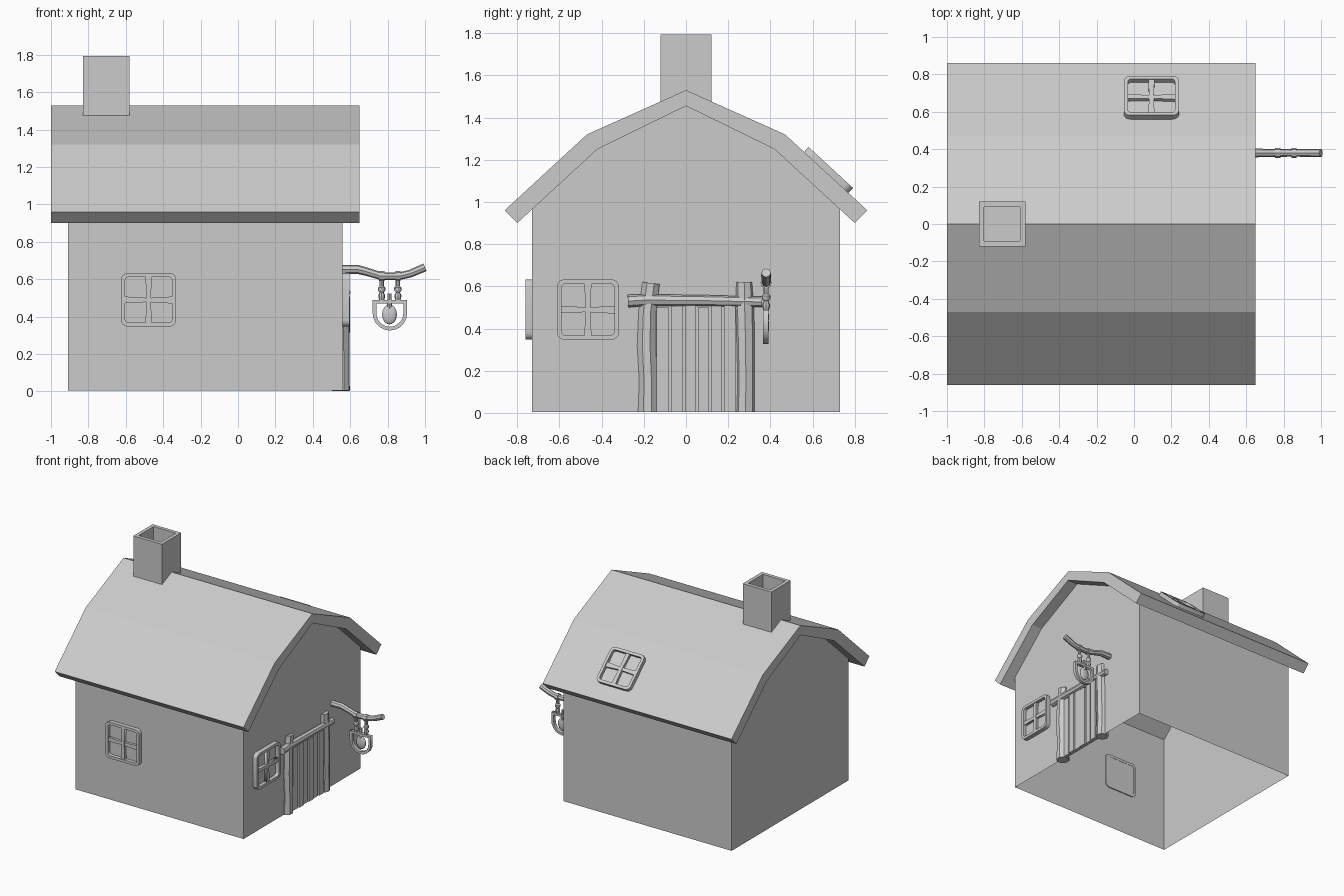
import bpy, bmesh
from math import radians, sin, cos, pi, atan2
from mathutils import Matrix, Vector, Euler

if "Cube" in bpy.data.objects:
    bpy.data.objects.remove(bpy.data.objects["Cube"])


def mesh_object(name, bm):
    bmesh.ops.recalc_face_normals(bm, faces=bm.faces)
    me = bpy.data.meshes.new(name)
    bm.to_mesh(me)
    bm.free()
    ob = bpy.data.objects.new(name, me)
    bpy.context.collection.objects.link(ob)
    return ob


def box(name, lo, hi):
    bm = bmesh.new()
    size = [b - a for a, b in zip(lo, hi)]
    mid = [(a + b) / 2 for a, b in zip(lo, hi)]
    bmesh.ops.create_cube(bm, size=1, matrix=Matrix.Translation(mid) @ Matrix.Diagonal((*size, 1)))
    return mesh_object(name, bm)


def curve_object(name, cu, smooth):
    ob = bpy.data.objects.new(name, cu)
    bpy.context.collection.objects.link(ob)
    bpy.ops.object.select_all(action='DESELECT')
    ob.select_set(True)
    bpy.context.view_layer.objects.active = ob
    bpy.ops.object.convert(target='MESH')
    ob = bpy.context.view_layer.objects.active
    if smooth:
        bpy.ops.object.shade_smooth_by_angle(angle=radians(40))
    return ob


def spline(cu, points, radii=None, cyclic=False):
    sp = cu.splines.new('POLY')
    sp.points.add(len(points) - 1)
    for i, (p, co) in enumerate(zip(sp.points, points)):
        p.co = (*co, 1)
        p.radius = radii[i] if radii else 1
    sp.use_cyclic_u = cyclic


def tube(name, points, radii):
    cu = bpy.data.curves.new(name, 'CURVE')
    cu.dimensions = '3D'
    cu.bevel_depth = 1
    cu.bevel_resolution = 2
    cu.use_fill_caps = True
    spline(cu, points, radii)
    return curve_object(name, cu, True)


def plate(name, loops, z0, z1, matrix):
    """Flat cut-out: first loop is the outline, further loops are holes."""
    cu = bpy.data.curves.new(name, 'CURVE')
    cu.dimensions = '2D'
    cu.fill_mode = 'BOTH'
    cu.extrude = (z1 - z0) / 2
    for loop in loops:
        spline(cu, [(x, y, 0) for x, y in loop], cyclic=True)
    ob = curve_object(name, cu, False)
    ob.matrix_world = matrix @ Matrix.Translation((0, 0, (z0 + z1) / 2))
    return ob


def round_rect(hx, hy, r):
    pts = []
    for k, (sx, sy) in enumerate(((1, 1), (-1, 1), (-1, -1), (1, -1))):
        for j in range(5):
            a = (k + j / 4) * pi / 2
            pts.append((sx * (hx - r) + r * cos(a), sy * (hy - r) + r * sin(a)))
    return pts


def window(name, loc, rot):
    m = Matrix.Translation(loc) @ Euler(rot).to_matrix().to_4x4()
    h = 0.147
    plate(name + "_frame", [round_rect(h, h - 0.004, 0.035), round_rect(h - 0.021, h - 0.025, 0.02)], -0.008, 0.032, m)
    plate(name + "_pane", [round_rect(h - 0.01, h - 0.014, 0.03)], -0.006, 0.004, m)
    e = h - 0.015
    plate(name + "_upright_bar", [[(-0.017, -e), (0.017, -e), (0.012, 0), (0.017, e), (-0.017, e), (-0.012, 0)]], 0, 0.026, m)
    plate(name + "_cross_bar", [[(-e, -0.016), (0, -0.012), (e, -0.02), (e, 0.018), (0, 0.01), (-e, 0.018)]], 0, 0.024, m)


# Walls: open-bottomed shell with gable ends
half = [(0.73, 0.005), (0.73, 0.968), (0.42, 1.255), (0, 1.46)]
outline = half + [(-y, z) for y, z in half[-2::-1]]
bm = bmesh.new()
ends = [[bm.verts.new((x, y, z)) for y, z in outline] for x in (-0.91, 0.56)]
for e in ends:
    bm.faces.new(e)
for i in (0, len(outline) - 2):
    bm.faces.new((ends[0][i], ends[0][i + 1], ends[1][i + 1], ends[1][i]))
mesh_object("walls", bm)

# Bent roof slab
top = [(-0.86, 0.96), (-0.47, 1.32), (0, 1.53), (0.47, 1.32), (0.86, 0.96)]
under = [(0.80, 0.90), (0.42, 1.25), (0, 1.455), (-0.42, 1.25), (-0.80, 0.90)]
bm = bmesh.new()
rings = [[bm.verts.new((x, y, z)) for y, z in top + under] for x in (-1, 0.65)]
for r in range(4):
    for ring in rings:
        bm.faces.new((ring[r], ring[r + 1], ring[8 - r], ring[9 - r]))
for i in range(10):
    j = (i + 1) % 10
    bm.faces.new((rings[0][i], rings[0][j], rings[1][j], rings[1][i]))
mesh_object("roof", bm)

# Chimney with a sunken flue
chimney = box("chimney", (-0.83, -0.12, 1.476), (-0.58, 0.12, 1.795))
bm = bmesh.new()
bm.from_mesh(chimney.data)
cap = max(bm.faces, key=lambda f: f.calc_center_median().z)
bmesh.ops.inset_region(bm, faces=[cap], thickness=0.04)
hole = bmesh.ops.extrude_face_region(bm, geom=[cap])["geom"]
bmesh.ops.translate(bm, vec=(0, 0, -0.12), verts=[v for v in hole if isinstance(v, bmesh.types.BMVert)])
bmesh.ops.delete(bm, geom=[cap], context='FACES_ONLY')
bm.to_mesh(chimney.data)
bm.free()

# Windows: front wall, door wall, back roof slope
window("front_window", (-0.478, -0.73, 0.49), (pi / 2, 0, 0))
window("side_window", (0.563, -0.465, 0.49), (pi / 2, 0, pi / 2))
window("roof_window", (0.093, 0.665, 1.14), (-atan2(0.36, 0.39), 0, 0))

# Rustic door: planks, posts and lintel log
edges = [-0.145, -0.075, -0.01, 0.05, 0.115, 0.175, 0.24]
for i in range(6):
    box(f"door_plank_{i + 1}", (0.55, edges[i] + 0.006, 0.005),
        (0.576 + 0.006 * (i % 2), edges[i + 1] - 0.006, 0.50 + 0.006 * (i % 3)))
box("door_backing", (0.55, -0.15, 0.005), (0.565, 0.25, 0.49))
tube("door_post_left", [(0.55, -0.18, 0.004), (0.551, -0.178, 0.15), (0.55, -0.186, 0.32),
                        (0.55, -0.182, 0.48), (0.55, -0.165, 0.615)],
     [0.05, 0.046, 0.048, 0.045, 0.044])
tube("door_post_right", [(0.55, 0.282, 0.004), (0.55, 0.284, 0.15), (0.55, 0.282, 0.35),
                         (0.55, 0.278, 0.5), (0.55, 0.276, 0.62)],
     [0.048, 0.045, 0.048, 0.048, 0.041])
tube("door_lintel", [(0.572, -0.275, 0.53), (0.571, -0.19, 0.535), (0.572, 0.1, 0.532), (0.572, 0.36, 0.526)],
     [0.03, 0.028, 0.026, 0.025])

# Branch holding the hanging sign
sy = 0.38
tube("sign_branch", [(0.55, sy, 0.652), (0.64, sy, 0.653), (0.70, sy, 0.637), (0.765, sy, 0.617),
                     (0.86, sy, 0.616), (0.92, sy, 0.63), (1.0, sy, 0.664)],
     [0.025, 0.024, 0.022, 0.021, 0.02, 0.021, 0.022])
for side, x in (("left", 0.768), ("right", 0.855)):
    tube(f"sign_strap_{side}", [(x - 0.014, sy, 0.617), (x + 0.014, sy, 0.617)], [0.027, 0.027])
    tube(f"sign_hanger_{side}", [(x, sy, z) for z in (0.60, 0.563, 0.555, 0.54, 0.53, 0.515, 0.505, 0.48)],
         [0.012, 0.012, 0.02, 0.02, 0.011, 0.018, 0.018, 0.011])


# U-shaped sign ring with a small paddle inside
def u_loop(r, up):
    return [(-r, up)] + [(-r * cos(a), -r * sin(a)) for a in (pi * k / 10 for k in range(11))] + [(r, up)]


sign = Matrix.Translation((0.812, sy - 0.003, 0.418)) @ Matrix.Rotation(pi / 2, 4, 'X')
plate("sign_ring", [u_loop(0.092, 0.07), u_loop(0.072, 0.052)], -0.013, 0.013, sign)
tube("sign_paddle_handle", [(0.81, sy, 0.44), (0.81, sy, 0.525)], [0.013, 0.011])
bm = bmesh.new()
bmesh.ops.create_uvsphere(bm, u_segments=10, v_segments=8, radius=1,
                          matrix=Matrix.Translation((0.81, sy, 0.412)) @ Matrix.Diagonal((0.042, 0.014, 0.053, 1)))
paddle = mesh_object("sign_paddle", bm)
paddle.data.shade_smooth()
